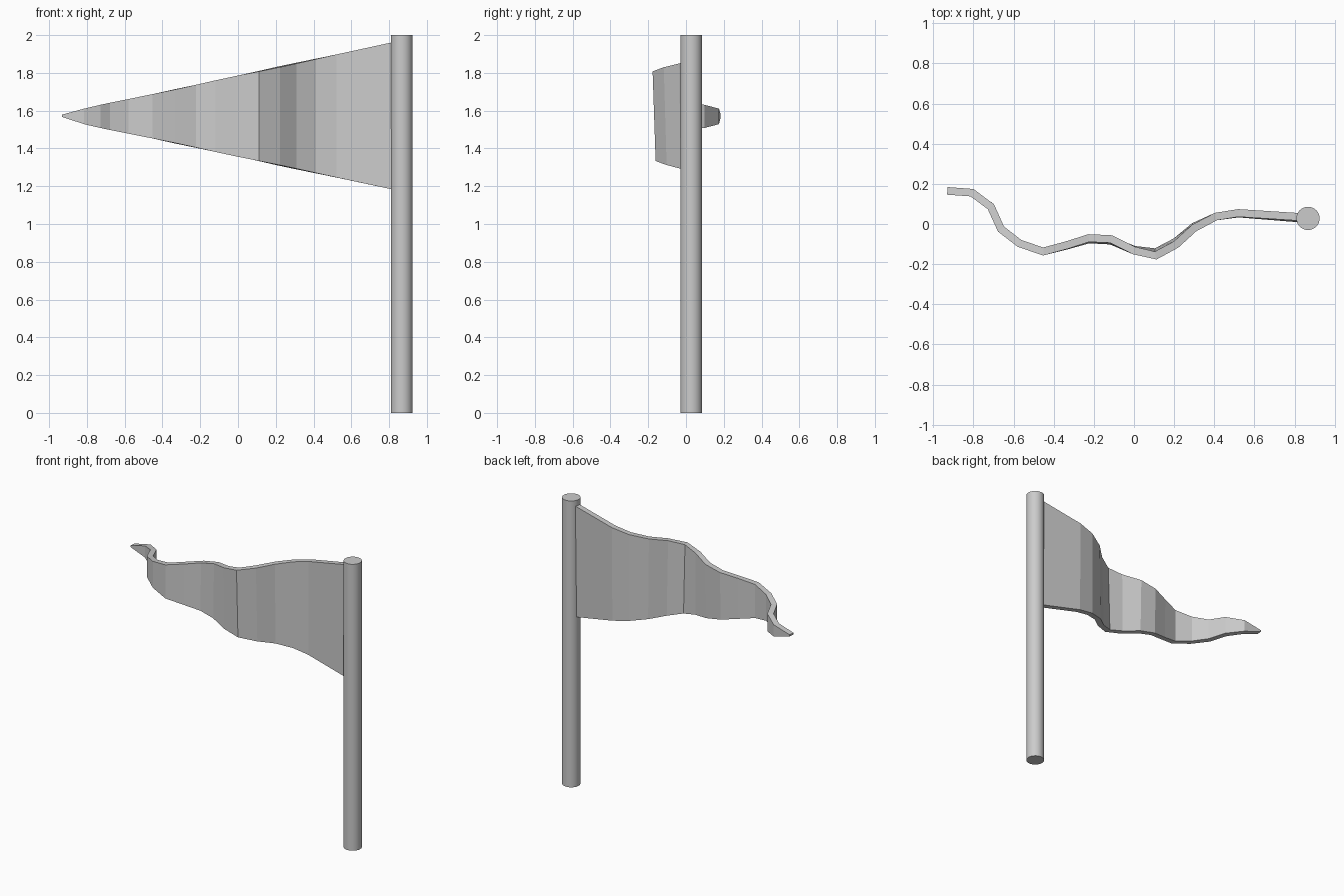
import bpy, bmesh

if "Cube" in bpy.data.objects:
    bpy.data.objects.remove(bpy.data.objects["Cube"])

# Pole: plain smooth cylinder standing on the ground
bpy.ops.mesh.primitive_cylinder_add(vertices=32, radius=0.058, depth=2,
                                    location=(0.867, 0.028, 1))
pole = bpy.context.object
pole.name = "pole"
bpy.ops.object.shade_smooth_by_angle()

# Pennant: wavy centre line seen from above (x, y, y shift of the lower edge)
wave = [(0.83, 0.035, -0.008), (0.52, 0.055, -0.003), (0.408, 0.037, 0.0),
        (0.30, -0.02, 0.008), (0.21, -0.102, 0.015), (0.108, -0.157, 0.016),
        (0.0, -0.132, 0.004), (-0.115, -0.075, -0.008), (-0.225, -0.07, -0.007),
        (-0.335, -0.105, -0.003), (-0.452, -0.137, 0.0), (-0.57, -0.097, 0.0),
        (-0.663, -0.025, 0.0), (-0.713, 0.086, 0.0), (-0.807, 0.156, 0.0),
        (-0.93, 0.165, 0.0)]


def edge_heights(x):
    """Straight taper of the lower and upper edges towards the tip."""
    if x < -0.9:
        return 1.567, 1.579
    return 1.357 - 0.2125 * x, 1.785 + 0.216 * x


bm = bmesh.new()
previous = None
for x, y, shift in wave:
    low, high = edge_heights(x)
    pair = (bm.verts.new((x, y + shift, low)), bm.verts.new((x, y, high)))
    if previous:
        bm.faces.new((pair[0], previous[0], previous[1], pair[1]))
    previous = pair
mesh = bpy.data.meshes.new("pennant")
bm.to_mesh(mesh)
bm.free()
pennant = bpy.data.objects.new("pennant", mesh)
bpy.context.collection.objects.link(pennant)

# Cloth thickness, centred on the wave
thick = pennant.modifiers.new("thickness", 'SOLIDIFY')
thick.thickness = 0.038
thick.offset = 0
thick.use_even_offset = True
